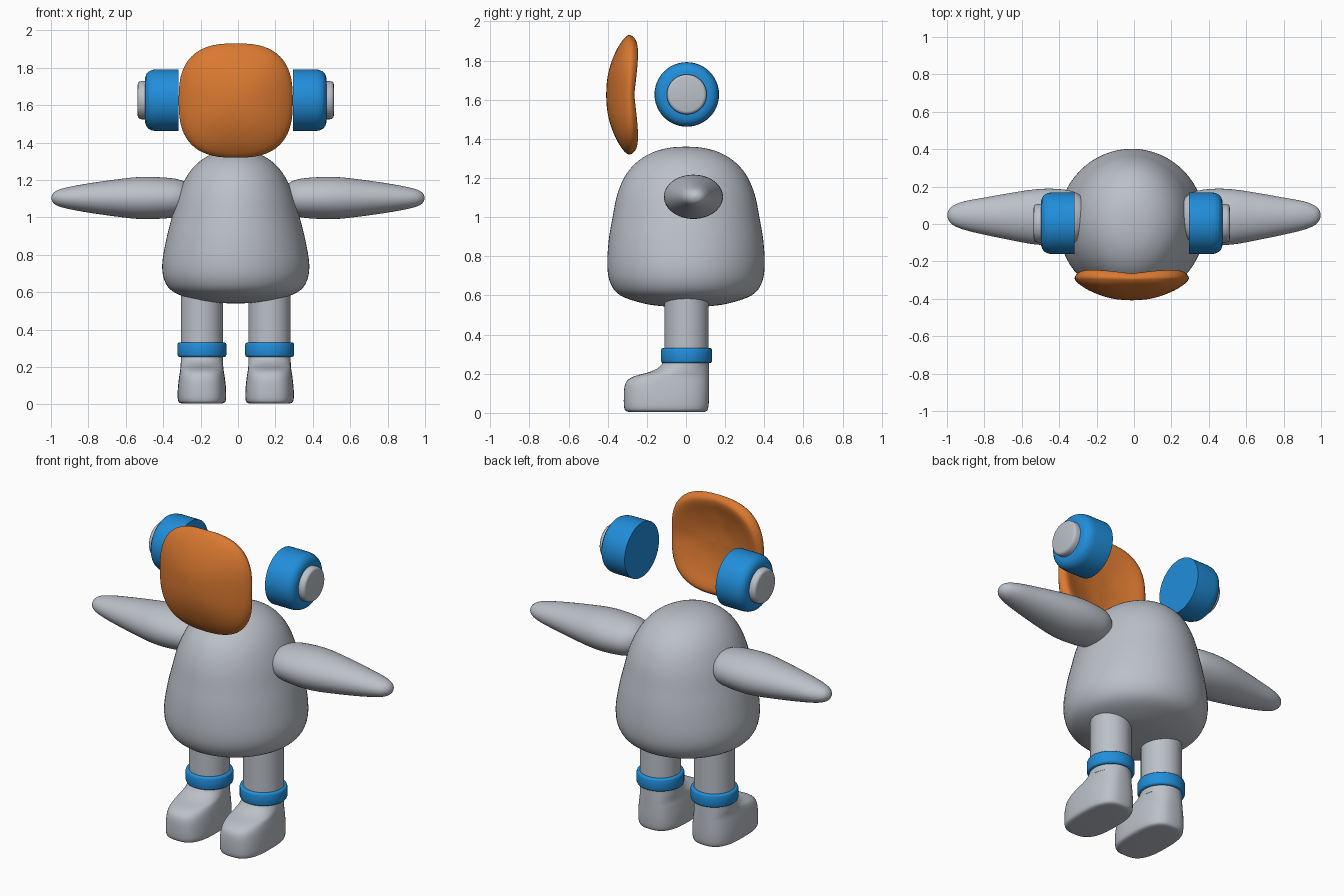
import bpy, bmesh, math
from mathutils import Vector

cube = bpy.data.objects.get("Cube")
if cube:
    bpy.data.objects.remove(cube, do_unlink=True)

MID = -0.012   # centre line of body, head parts and legs


def material(name, rgb):
    m = bpy.data.materials.new(name)
    m.use_nodes = True
    m.diffuse_color = (*rgb, 1)
    m.node_tree.nodes["Principled BSDF"].inputs["Base Color"].default_value = (*rgb, 1)
    return m


grey = material("light grey", (0.50, 0.53, 0.58))
blue = material("bright blue", (0.015, 0.27, 0.70))
orange = material("orange", (0.70, 0.19, 0.03))


def skin(name, rings, mat):
    """Bridge closed rings of points, cap both ends and smooth the result."""
    bm = bmesh.new()
    loops = [[bm.verts.new(p) for p in ring] for ring in rings]
    for a, b in zip(loops, loops[1:]):
        for i in range(len(a)):
            j = (i + 1) % len(a)
            bm.faces.new((a[i], a[j], b[j], b[i]))
    bm.faces.new(loops[0])
    bm.faces.new(loops[-1])
    bmesh.ops.recalc_face_normals(bm, faces=bm.faces)
    mesh = bpy.data.meshes.new(name)
    bm.to_mesh(mesh)
    bm.free()
    mesh.materials.append(mat)
    ob = bpy.data.objects.new(name, mesh)
    bpy.context.collection.objects.link(ob)
    bpy.ops.object.select_all(action='DESELECT')
    ob.select_set(True)
    bpy.context.view_layer.objects.active = ob
    bpy.ops.object.shade_smooth_by_angle(angle=math.radians(42))
    return ob


def refine(rows, steps):
    """Catmull-Rom interpolation between key rows."""
    rows = [Vector(r) for r in rows]
    pts = [rows[0]] + rows + [rows[-1]]
    out = []
    for p0, p1, p2, p3 in zip(pts, pts[1:], pts[2:], pts[3:]):
        for k in range(steps):
            t = k / steps
            out.append(0.5 * (2 * p1 + (p2 - p0) * t + (2 * p0 - 5 * p1 + 4 * p2 - p3) * t * t
                              + (3 * p1 - p0 - 3 * p2 + p3) * t ** 3))
    return out + [rows[-1]]


def outline(ru, rv, power=2, count=48):
    """Points on a superellipse."""
    def bend(c):
        return math.copysign(abs(c) ** (2 / power), c)
    angles = [2 * math.pi * i / count for i in range(count)]
    return [(ru * bend(math.cos(a)), rv * bend(math.sin(a))) for a in angles]


# Egg-shaped body: height, half width, half depth
body = [(0.54, 0.01, 0.01), (0.545, 0.12, 0.12), (0.56, 0.22, 0.22), (0.60, 0.33, 0.335),
        (0.66, 0.38, 0.385), (0.75, 0.393, 0.402), (0.88, 0.372, 0.395), (1.0, 0.342, 0.375),
        (1.12, 0.308, 0.35), (1.22, 0.262, 0.305), (1.29, 0.205, 0.24), (1.335, 0.135, 0.16),
        (1.355, 0.065, 0.08), (1.36, 0.01, 0.01)]
skin("body", [[(MID + u, v, z) for u, v in outline(rx, ry, count=64)]
              for z, rx, ry in refine(body, 4)], grey)

# Curved face plate: bowl with a rounded lip, front surface then back surface
# Each row: size, y, extra backward reach at the corners
plate = [(0.01, -0.408, 0), (0.25, -0.403, 0), (0.5, -0.386, 0), (0.75, -0.355, 0),
         (0.92, -0.322, 0), (0.99, -0.300, 0.005), (1.0, -0.288, 0.008), (0.98, -0.276, 0.012),
         (0.92, -0.265, 0.018), (0.82, -0.268, 0.018), (0.6, -0.288, 0.01),
         (0.3, -0.304, 0), (0.01, -0.308, 0)]
rings = []
for s, y, reach in refine(plate, 4):
    ring = []
    for u, v in outline(0.305, 0.305, 2.7, 64):
        corner = min(1, abs(u * v) / 0.055)
        ring.append((MID + s * u, y + reach * corner, 1.625 + s * v))
    rings.append(ring)
skin("face_plate", rings, orange)

# Profiles shared by the two sides
cup = [(0.305, 0.165), (0.425, 0.165), (0.447, 0.162), (0.466, 0.153), (0.479, 0.138),
       (0.485, 0.118), (0.485, 0.09)]
button = [(0.46, 0.102), (0.505, 0.102), (0.516, 0.099), (0.522, 0.093), (0.524, 0.085)]
band = [(0.254, 0.105), (0.254, 0.121), (0.258, 0.128), (0.266, 0.131), (0.32, 0.131),
        (0.328, 0.128), (0.332, 0.121), (0.332, 0.105)]
leg = [(0.22, 0.113), (0.66, 0.113)]
# Arm: distance out, centre y, half depth, half height
arm = [(0.24, 0.035, 0.03, 0.02), (0.26, 0.035, 0.09, 0.07), (0.32, 0.037, 0.135, 0.10),
       (0.42, 0.038, 0.150, 0.111), (0.53, 0.038, 0.147, 0.112), (0.66, 0.04, 0.126, 0.098),
       (0.80, 0.042, 0.099, 0.078), (0.90, 0.045, 0.078, 0.060), (0.96, 0.046, 0.056, 0.044),
       (0.988, 0.047, 0.032, 0.026), (0.998, 0.047, 0.006, 0.005)]
# Boot: height, toe y, heel y, half width, squareness
boot = [(0.004, -0.28, 0.08, 0.09, 2.8), (0.007, -0.30, 0.10, 0.113, 2.8),
        (0.022, -0.315, 0.113, 0.128, 2.8), (0.08, -0.318, 0.118, 0.129, 2.8),
        (0.14, -0.313, 0.118, 0.123, 2.8), (0.172, -0.293, 0.118, 0.118, 2.7),
        (0.192, -0.25, 0.118, 0.115, 2.6), (0.206, -0.195, 0.118, 0.114, 2.4),
        (0.225, -0.15, 0.118, 0.113, 2.2), (0.25, -0.122, 0.118, 0.113, 2),
        (0.28, -0.11, 0.118, 0.113, 2)]

for side, sx in (("left", 1), ("right", -1)):
    # Ear cup and its end button
    for part, rows, mat in (("ear_cup", cup, blue), ("ear_button", button, grey)):
        skin(f"{side}_{part}", [[(MID + sx * d, 0.004 + u, 1.627 + v) for u, v in outline(r, r)]
                                for d, r in rows], mat)

    # Tapered arm
    skin(f"{side}_arm", [[(sx * d, cy + u, 1.104 + v) for u, v in outline(ry, rz)]
                         for d, cy, ry, rz in refine(arm, 4)], grey)

    # Leg, ankle band and boot
    x = MID + sx * 0.181
    for part, rows, mat in (("leg", leg, grey), ("ankle_band", band, blue)):
        skin(f"{side}_{part}", [[(x + u, 0.003 + v, z) for u, v in outline(r, r)]
                                for z, r in rows], mat)
    skin(f"{side}_boot", [[(x + u, (toe + heel) / 2 + v, z)
                           for u, v in outline(w, (heel - toe) / 2, power)]
                          for z, toe, heel, w, power in refine(boot, 3)], grey)
